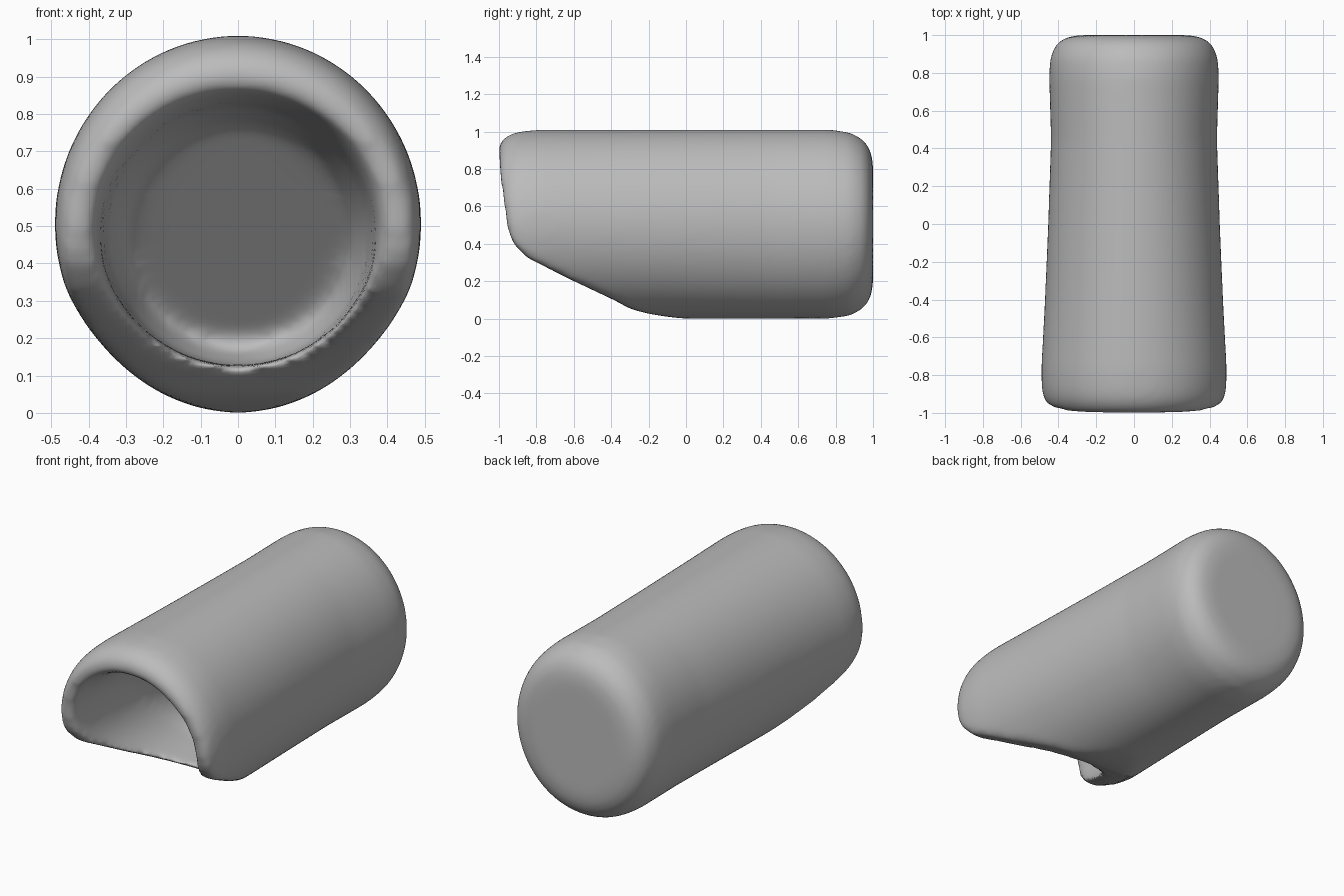
import bpy, bmesh, math

cube = bpy.data.objects.get("Cube")
if cube:
    bpy.data.objects.remove(cube, do_unlink=True)

grey = bpy.data.materials.new("plain_grey")
grey.use_nodes = True
colour = (0.5, 0.5, 0.5, 1)
grey.diffuse_color = colour
grey.node_tree.nodes["Principled BSDF"].inputs["Base Color"].default_value = colour


def add_object(name, bm):
    bmesh.ops.recalc_face_normals(bm, faces=bm.faces)
    mesh = bpy.data.meshes.new(name)
    bm.to_mesh(mesh)
    bm.free()
    obj = bpy.data.objects.new(name, mesh)
    bpy.context.collection.objects.link(obj)
    return obj


def loft(name, centre, stations, sides=64):
    """Skin elliptical rings: (y, half width, half height, forward lean of the top)."""
    bm = bmesh.new()
    rings = []
    for y, rx, rz, lean in stations:
        ring = []
        for i in range(sides):
            a = math.tau * i / sides
            dz = rz * math.sin(a)
            ring.append(bm.verts.new((rx * math.cos(a), y - lean * dz, centre + dz)))
        rings.append(ring)
    for a, b in zip(rings, rings[1:]):
        for i in range(sides):
            j = (i + 1) % sides
            bm.faces.new((a[i], a[j], b[j], b[i]))
    bm.faces.new(rings[0])
    bm.faces.new(rings[-1])
    return add_object(name, bm)


# Waisted outer body with a rounded closed back
outer = [(-1.005, .4, .41), (-.985, .44, .45), (-.94, .473, .482), (-.88, .488, .497),
         (-.78, .492, .505), (-.4, .472, .505), (0, .455, .505), (.45, .44, .505),
         (.78, .45, .505), (.88, .445, .49), (.95, .415, .45), (.985, .37, .4), (1, .3, .33)]
scoop = loft("scoop_body", .505, [(y, rx, rz, 0) for y, rx, rz in outer])

# Shallow hollow whose end wall leans forward at the top
hollow = loft("hollow_cutter", .475, [(-1.2, .41, .4, 0), (-.99, .4, .39, 0), (-.93, .382, .373, 0),
                                      (-.86, .37, .36, 0), (-.42, .35, .345, .8), (-.27, .3, .3, .9)])

# Sloped mouth, extruded across the width
bm = bmesh.new()
side = [(-1.02, 1.2), (-1.01, .85), (-.955, .48), (-.925, .4), (-.85, .325), (-.7, .25), (-.6, .2),
        (-.37, .092), (-.3, .052), (-.2, .025), (0, -.005), (0, -.1), (-1.4, -.1), (-1.4, 1.2)]
face = bm.faces.new([bm.verts.new((-1, y, z)) for y, z in side])
extruded = bmesh.ops.extrude_face_region(bm, geom=[face])["geom"]
bmesh.ops.translate(bm, vec=(2, 0, 0), verts=[v for v in extruded if isinstance(v, bmesh.types.BMVert)])
mouth = add_object("mouth_cutter", bm)

# Carve, then melt the edges into one soft skin
bpy.context.view_layer.objects.active = scoop
scoop.select_set(True)
for cutter in (hollow, mouth):
    cutter.hide_render = True
    cut = scoop.modifiers.new("carve", 'BOOLEAN')
    cut.operation = 'DIFFERENCE'
    cut.solver = 'EXACT'
    cut.object = cutter
    bpy.ops.object.modifier_apply(modifier=cut.name)
    bpy.data.objects.remove(cutter, do_unlink=True)
remesh = scoop.modifiers.new("skin", 'REMESH')
remesh.mode = 'VOXEL'
remesh.voxel_size = .018
bpy.ops.object.modifier_apply(modifier=remesh.name)
soften = scoop.modifiers.new("soften", 'SMOOTH')
soften.factor = .5
soften.iterations = 24
bpy.ops.object.modifier_apply(modifier=soften.name)

scoop.data.materials.clear()
scoop.data.materials.append(grey)
bpy.ops.object.shade_smooth()
